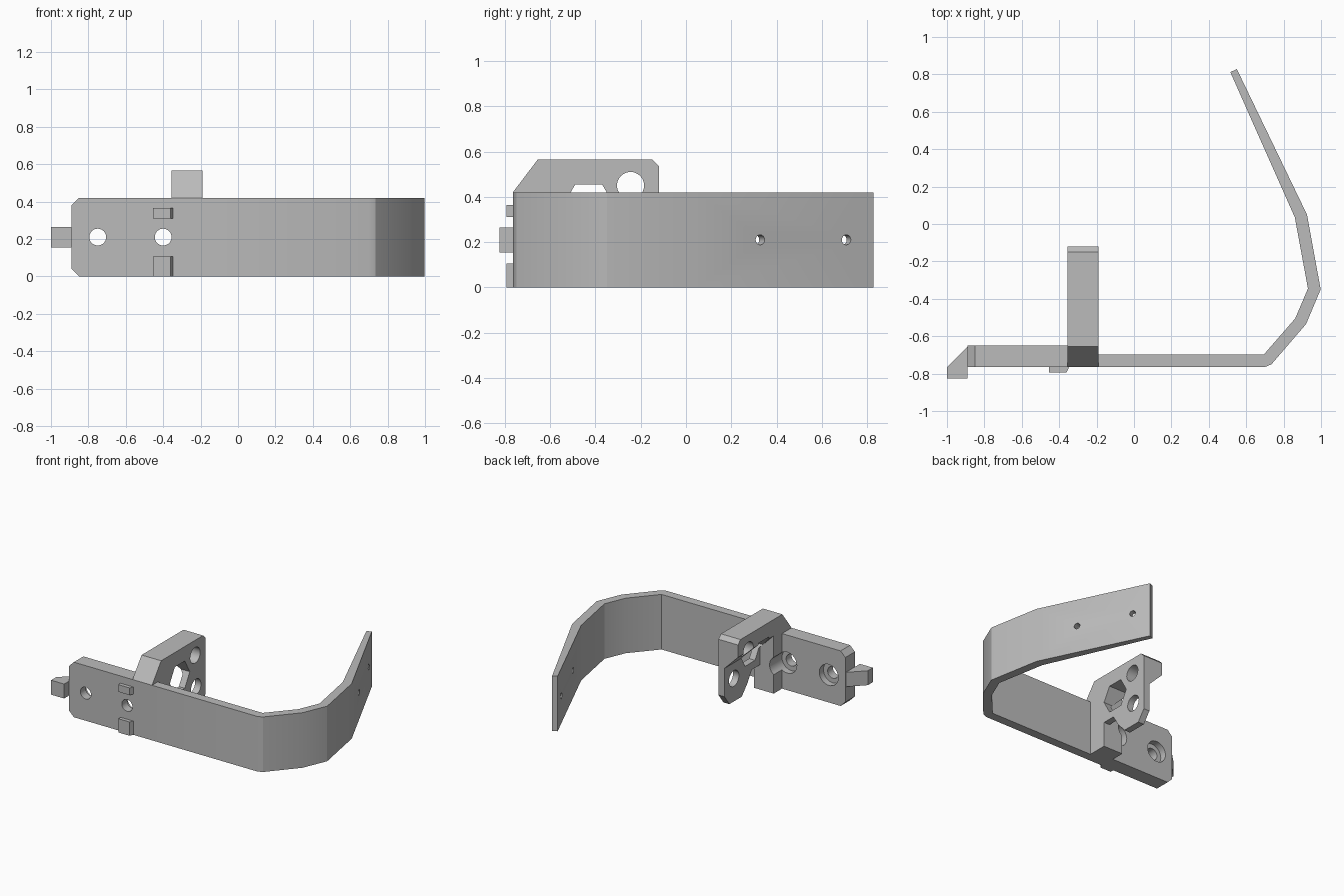
import bpy, bmesh, math
from mathutils import Vector

cube = bpy.data.objects.get("Cube")
if cube:
    bpy.data.objects.remove(cube, do_unlink=True)

grey = bpy.data.materials.new("plain grey")
grey.use_nodes = True
colour = (0.5, 0.5, 0.5, 1)
grey.diffuse_color = colour
grey.node_tree.nodes["Principled BSDF"].inputs["Base Color"].default_value = colour


def finish(name, bm):
    bmesh.ops.recalc_face_normals(bm, faces=bm.faces)
    mesh = bpy.data.meshes.new(name)
    bm.to_mesh(mesh)
    bm.free()
    mesh.materials.append(grey)
    obj = bpy.data.objects.new(name, mesh)
    bpy.context.collection.objects.link(obj)
    return obj


def prism(name, points, axis, low, high):
    """Extrude a 2D outline along one axis."""
    def place(a, b, depth):
        return {"x": (depth, a, b), "y": (a, depth, b), "z": (a, b, depth)}[axis]
    bm = bmesh.new()
    face = bm.faces.new([bm.verts.new(place(a, b, low)) for a, b in points])
    grown = bmesh.ops.extrude_face_region(bm, geom=[face])["geom"]
    moved = [v for v in grown if isinstance(v, bmesh.types.BMVert)]
    bmesh.ops.translate(bm, verts=moved, vec=Vector(place(0, 0, high - low)))
    return finish(name, bm)


def rod(name, centre, direction, radius, length, sides=32, turn=0):
    """A cylinder centred on a point, used to drill holes."""
    bm = bmesh.new()
    bmesh.ops.create_cone(bm, cap_ends=True, segments=sides, radius1=radius,
                          radius2=radius, depth=length)
    bmesh.ops.rotate(bm, verts=bm.verts, cent=(0, 0, 0),
                     matrix=Vector((0, 0, 1)).rotation_difference(Vector(direction)).to_matrix())
    if turn:
        from mathutils import Matrix
        bmesh.ops.rotate(bm, verts=bm.verts, cent=(0, 0, 0),
                         matrix=Matrix.Rotation(turn, 3, Vector(direction)))
    bmesh.ops.translate(bm, verts=bm.verts, vec=centre)
    return finish(name, bm)


def cut(target, cutters):
    for cutter in cutters:
        cutter.hide_render = True
        mod = target.modifiers.new("cut", "BOOLEAN")
        mod.operation = "DIFFERENCE"
        mod.solver = "EXACT"
        mod.object = cutter
        bpy.context.view_layer.objects.active = target
        bpy.ops.object.modifier_apply(modifier=mod.name)
        bpy.data.objects.remove(cutter, do_unlink=True)


HEIGHT, MID = 0.42, 0.21
FRONT, BACK = -0.765, -0.65

# Bent strap
strap = prism("bent_strap", [
    (-0.25, FRONT), (0.70, FRONT), (0.735, -0.75), (0.92, -0.535), (0.998, -0.35),
    (0.925, 0.05), (0.55, 0.828), (0.515, 0.812), (0.86, 0.035), (0.93, -0.345),
    (0.862, -0.505), (0.695, -0.697), (-0.25, -0.697)], "z", 0, HEIGHT)
cut(strap, [rod("strap_drill", (x, y, MID), (0.9, 0.435, 0), 0.022, 0.3)
            for x, y in ((0.775, 0.32), (0.59, 0.70))])

# Thick mounting block with chamfered outer corners
block = prism("mounting_block", [
    (-0.89, 0.04), (-0.85, 0), (-0.19, 0), (-0.19, HEIGHT),
    (-0.85, HEIGHT), (-0.89, HEIGHT - 0.04)], "y", FRONT, BACK)

# Bracket side outline, undercut to leave a thin plate below an overhanging ledge
bracket = prism("bracket", [
    (FRONT, 0), (-0.55, 0), (-0.55, 0.19), (-0.45, 0.19), (-0.40, 0.11), (-0.33, 0.03),
    (-0.18, 0.03), (-0.12, 0.11), (-0.12, 0.535), (-0.15, 0.565), (-0.655, 0.565),
    (FRONT, HEIGHT)], "x", -0.355, -0.19)
cut(bracket, [
    prism("undercut", [(-0.5, -0.1), (-0.24, -0.1), (-0.24, 0.325), (-0.355, 0.44),
                       (-0.5, 0.585)], "y", -0.55, 0.1),
    rod("upper_drill", (-0.27, -0.245, 0.45), (1, 0, 0), 0.06, 0.5),
    rod("lower_drill", (-0.27, -0.235, 0.205), (1, 0, 0), 0.06, 0.5)])

# Hexagonal pocket with flat top and bottom edges
hexagon = [(-0.43 + 0.12 * math.cos(math.radians(60 * i)),
            0.35 + 0.12 * math.sin(math.radians(60 * i))) for i in range(6)]
cut(bracket, [prism("hex_cutter", hexagon, "x", -0.5, 0.1)])

# Screw holes with counterbores at the back
for x in (-0.75, -0.40):
    cut(block, [rod("screw_drill", (x, -0.7, MID), (0, 1, 0), 0.045, 0.5),
                rod("counterbore", (x, -0.55, MID), (0, 1, 0), 0.08, 0.3)])
cut(bracket, [rod("counterbore", (-0.40, -0.55, MID), (0, 1, 0), 0.08, 0.3)])

# Side hook
hook = prism("side_hook", [
    (-1, -0.825), (-0.89, -0.825), (-0.89, FRONT), (-0.87, FRONT), (-0.87, BACK),
    (-0.885, BACK), (-1, FRONT)], "z", 0.155, 0.265)

# Small front tabs
tabs = [prism(name, [(-0.455, -0.793), (-0.36, -0.793), (-0.345, -0.76), (-0.455, -0.76)],
              "z", low, high)
        for name, low, high in (("lower_tab", 0, 0.105), ("upper_tab", 0.31, 0.365))]

# Smooth the round walls, keep edges sharp
for obj in [strap, block, bracket, hook] + tabs:
    bpy.ops.object.select_all(action="DESELECT")
    obj.select_set(True)
    bpy.context.view_layer.objects.active = obj
    bpy.ops.object.shade_smooth_by_angle(angle=math.radians(25))
